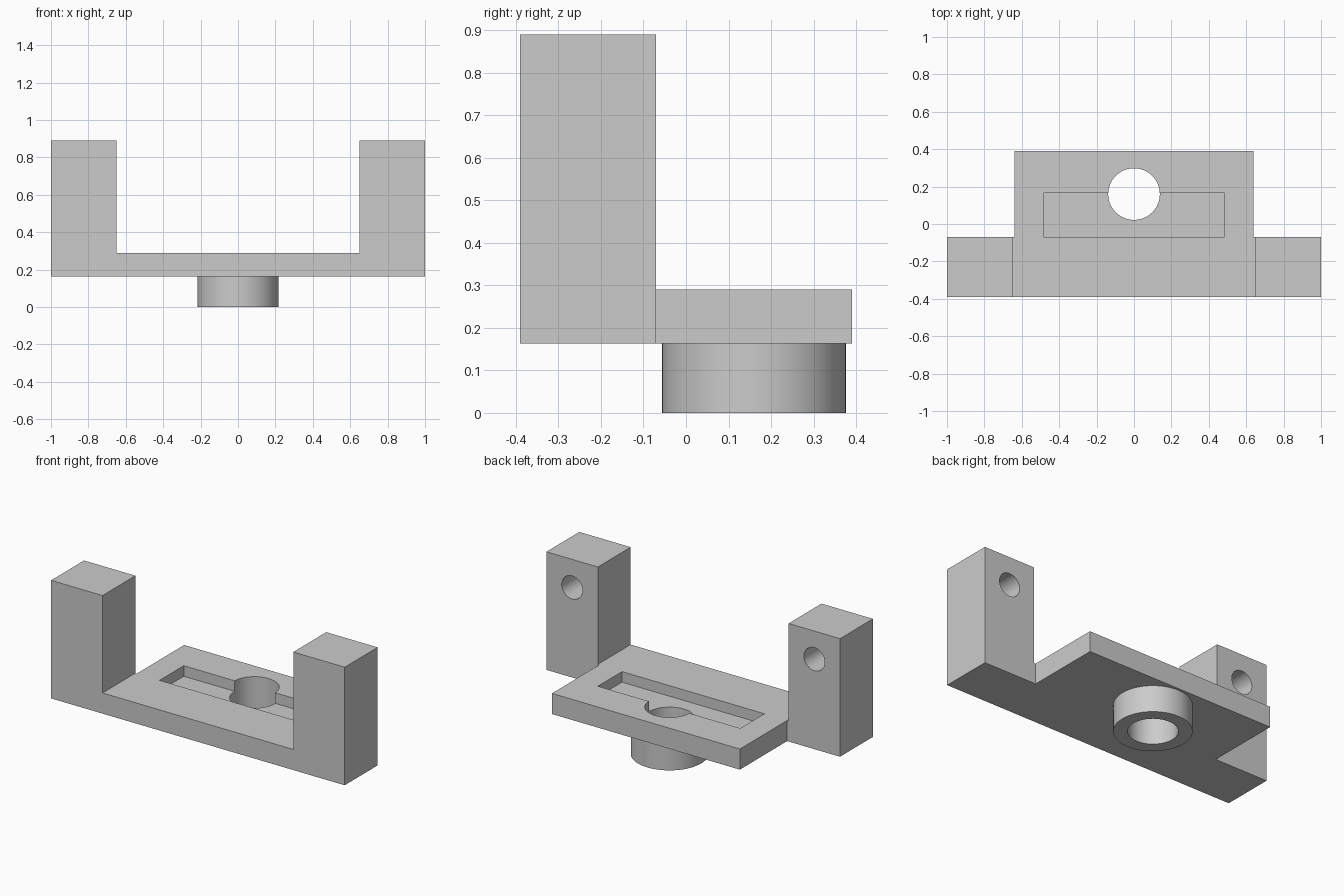
import bpy
import bmesh
import math
from mathutils import Matrix

if "Cube" in bpy.data.objects:
    bpy.data.objects.remove(bpy.data.objects["Cube"])

# Main levels and positions
BASE, DECK, TOP = 0.163, 0.29, 0.89
FRONT, POST_BACK, BACK = -0.39, -0.07, 0.39
BORE_Y = 0.16

grey = bpy.data.materials.new("plain grey")
grey.use_nodes = True
grey.diffuse_color = (0.6, 0.6, 0.6, 1)
grey.node_tree.nodes["Principled BSDF"].inputs["Base Color"].default_value = (0.6, 0.6, 0.6, 1)


def make_object(name, bm):
    bmesh.ops.recalc_face_normals(bm, faces=bm.faces)
    mesh = bpy.data.meshes.new(name)
    bm.to_mesh(mesh)
    bm.free()
    mesh.materials.append(grey)
    obj = bpy.data.objects.new(name, mesh)
    bpy.context.collection.objects.link(obj)
    return obj


def prism(name, outline, axis, start, end):
    """Extrude an outline along y (outline in x, z) or z (outline in x, y)."""
    bm = bmesh.new()
    if axis == "y":
        points, move = [(a, start, b) for a, b in outline], (0, end - start, 0)
    else:
        points, move = [(a, b, start) for a, b in outline], (0, 0, end - start)
    face = bm.faces.new([bm.verts.new(p) for p in points])
    extruded = bmesh.ops.extrude_face_region(bm, geom=[face], use_keep_orig=True)["geom"]
    verts = [v for v in extruded if isinstance(v, bmesh.types.BMVert)]
    bmesh.ops.translate(bm, verts=verts, vec=move)
    return make_object(name, bm)


def rectangle(x, low, high):
    return [(-x, low), (x, low), (x, high), (-x, high)]


def cylinder(name, radius, depth, centre, along_y=False):
    bm = bmesh.new()
    bmesh.ops.create_cone(bm, cap_ends=True, segments=64, radius1=radius,
                          radius2=radius, depth=depth)
    if along_y:
        bmesh.ops.rotate(bm, verts=bm.verts, matrix=Matrix.Rotation(math.pi / 2, 3, "X"))
    bmesh.ops.translate(bm, verts=bm.verts, vec=centre)
    return make_object(name, bm)


def combine(target, tool, operation):
    """Apply a boolean and remove the tool."""
    tool.hide_render = True
    mod = target.modifiers.new(operation.lower(), "BOOLEAN")
    mod.operation, mod.object, mod.solver = operation, tool, "EXACT"
    bpy.context.view_layer.objects.active = target
    bpy.ops.object.modifier_apply(modifier=mod.name)
    bpy.data.objects.remove(tool)


# U-shaped front with two posts
half = [(1, BASE), (1, TOP), (0.65, TOP), (0.65, DECK)]
outline = half + [(-x, z) for x, z in reversed(half)]
bracket = prism("mounting_bracket", outline, "y", FRONT, POST_BACK)

# Rear plate and round boss beneath it
combine(bracket, prism("rear_plate", rectangle(0.64, -0.2, BACK), "z", BASE, DECK), "UNION")
combine(bracket, cylinder("boss", 0.216, 0.2, (0, BORE_Y, 0.1)), "UNION")

# Shallow slot in the plate and bore through the boss
combine(bracket, prism("slot_cutter", rectangle(0.485, POST_BACK, 0.165), "z", 0.225, 0.4),
        "DIFFERENCE")
combine(bracket, cylinder("bore_cutter", 0.138, 1, (0, BORE_Y, 0.2)), "DIFFERENCE")

# Blind holes in the backs of the posts
for side in (-1, 1):
    hole = cylinder("post_hole_cutter", 0.071, 0.5, (side * 0.825, POST_BACK, 0.717), True)
    combine(bracket, hole, "DIFFERENCE")

# Smooth round walls, sharp corners
bpy.ops.object.select_all(action="DESELECT")
bracket.select_set(True)
bpy.context.view_layer.objects.active = bracket
bpy.ops.object.shade_smooth_by_angle(angle=math.radians(30))
